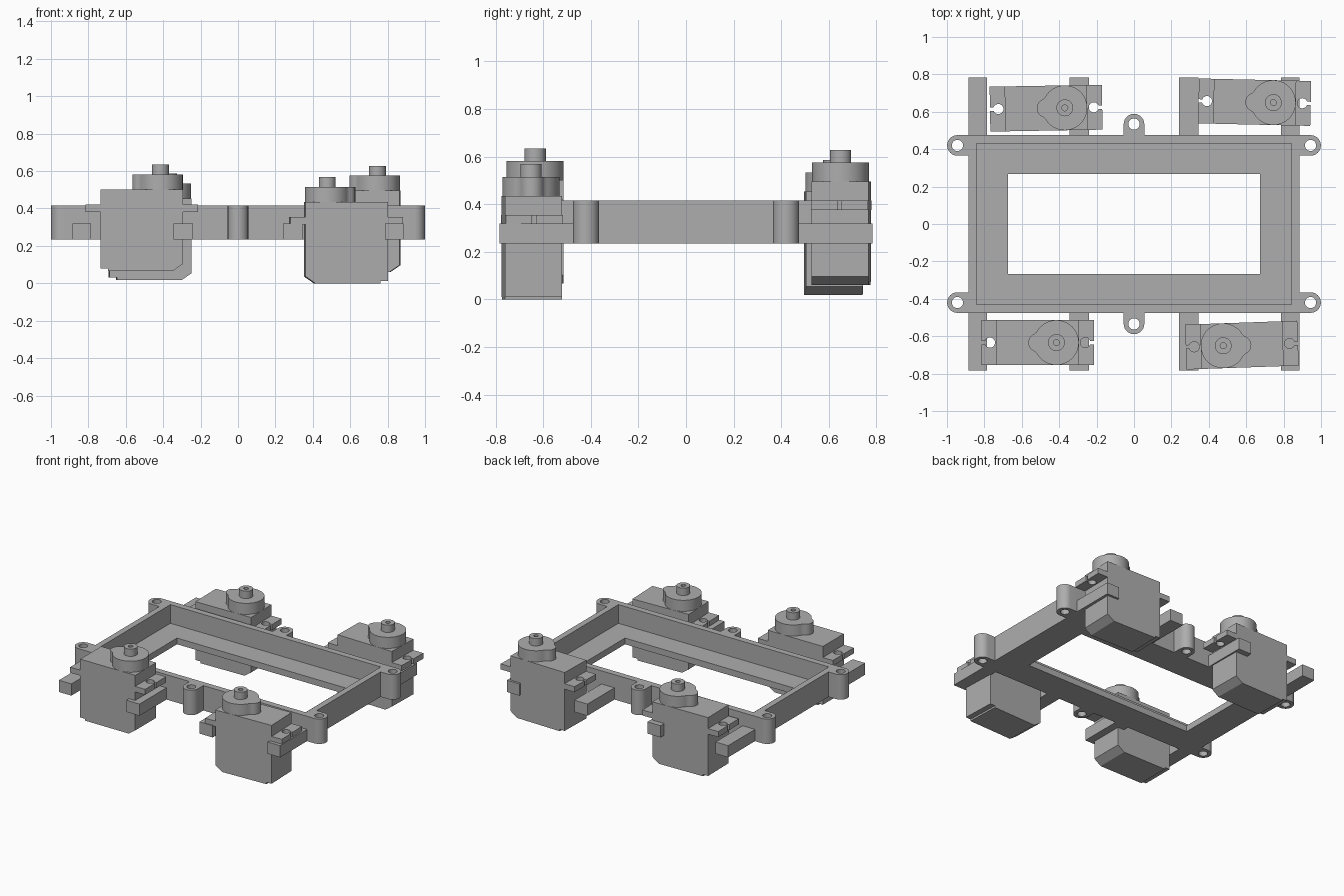
import bpy, bmesh, math
from mathutils import Matrix, Vector

cube = bpy.data.objects.get("Cube")
if cube:
    bpy.data.objects.remove(cube, do_unlink=True)

GREY = (0.42, 0.42, 0.42, 1)
grey = bpy.data.materials.new("plain grey")
grey.use_nodes = True
grey.diffuse_color = GREY
grey.node_tree.nodes["Principled BSDF"].inputs["Base Color"].default_value = GREY


def rect(x0, x1, y0, y1):
    return [(x0, y0), (x1, y0), (x1, y1), (x0, y1)]


def arc(cx, cy, r, a0=0, a1=360, n=40):
    full = a1 - a0 == 360
    steps = n if full else n + 1
    angles = [math.radians(a0 + (a1 - a0) * i / n) for i in range(steps)]
    return [(cx + r * math.cos(a), cy + r * math.sin(a)) for a in angles]


def slab(name, loops, z0, z1, matrix=Matrix()):
    """Extrude an outline with optional holes from z0 to z1."""
    curve = bpy.data.curves.new(name, 'CURVE')
    curve.dimensions = '2D'
    curve.fill_mode = 'BOTH'
    curve.extrude = (z1 - z0) / 2
    for loop in loops:
        spline = curve.splines.new('POLY')
        spline.points.add(len(loop) - 1)
        for point, (x, y) in zip(spline.points, loop):
            point.co = (x, y, 0, 1)
        spline.use_cyclic_u = True
    helper = bpy.data.objects.new(name + " outline", curve)
    bpy.context.collection.objects.link(helper)
    bpy.context.view_layer.update()
    graph = bpy.context.evaluated_depsgraph_get()
    mesh = bpy.data.meshes.new_from_object(helper.evaluated_get(graph))
    bpy.data.objects.remove(helper, do_unlink=True)
    mesh.transform(matrix @ Matrix.Translation((0, 0, (z0 + z1) / 2)))
    bm = bmesh.new()
    bm.from_mesh(mesh)
    bmesh.ops.remove_doubles(bm, verts=bm.verts, dist=1e-5)
    bmesh.ops.recalc_face_normals(bm, faces=bm.faces)
    bm.to_mesh(mesh)
    bm.free()
    mesh.materials.clear()
    mesh.materials.append(grey)
    obj = bpy.data.objects.new(name, mesh)
    bpy.context.collection.objects.link(obj)
    bpy.ops.object.select_all(action='DESELECT')
    obj.select_set(True)
    bpy.context.view_layer.objects.active = obj
    bpy.ops.object.shade_smooth_by_angle(angle=math.radians(30))
    return obj


# Tray: walls and a floor with a large opening
BASE, TOP = 0.235, 0.415
inner = rect(-0.842, 0.842, -0.43, 0.43)
slab("tray_wall", [rect(-0.885, 0.885, -0.475, 0.475), inner], BASE, TOP)
slab("tray_floor", [inner, rect(-0.675, 0.675, -0.267, 0.267)], BASE, 0.28)


# Screw lugs with through holes
def lug(name, x, y, degrees, stem):
    outline = arc(0, 0, 0.055, -90, 90, 20) + [(-stem, 0.055), (-stem, -0.055)]
    place = Matrix.Translation((x, y, 0)) @ Matrix.Rotation(math.radians(degrees), 4, 'Z')
    slab(name, [outline, arc(0, 0, 0.03)], BASE, TOP, place)


for sy, end in ((-1, "front"), (1, "back")):
    lug(end + "_middle_lug", 0, sy * 0.534, sy * 90, 0.059)
    for sx, side in ((-1, "right"), (1, "left")):
        lug(f"{end}_{side}_lug", sx * 0.944, sy * 0.42, 0 if sx > 0 else 180, 0.059)
        # Support arms carrying the motors
        for part, a, b in (("outer", 0.785, 0.885), ("inner", 0.24, 0.345)):
            xs = sorted((sx * a, sx * b))
            ys = sorted((sy * 0.475, sy * 0.783))
            slab(f"{end}_{side}_{part}_arm", [rect(*xs, *ys)], BASE, 0.32)


# Motor: local origin under the shaft, shaft end towards +x
def tab(sign, start, end):
    """Mounting ear with a keyhole slot opening at its outer end."""
    hx, r, s, w = end - 0.045, 0.027, 0.009, 0.12
    hole = arc(hx, 0, r, 20, 340, 28)
    pts = [(start, -w), (end, -w), (end, -s)] + hole[::-1] + [(end, s), (end, w), (start, w)]
    return [(sign * x, y) for x, y in pts]


def motor(name, x, y, z, degrees):
    place = Matrix.Translation((x, y, z)) @ Matrix.Rotation(math.radians(degrees), 4, 'Z')
    upright = place @ Matrix.Rotation(math.pi / 2, 4, 'X')
    side = [(-0.32, 0.013), (-0.28, 0.013), (-0.28, 0), (0.068, 0),
            (0.12, 0.036), (0.12, 0.435), (-0.32, 0.435)]
    slab(name + "_body", [side], -0.12, 0.12, upright)
    slab(name + "_shaft_end_ear", [tab(1, 0.12, 0.2)], 0.315, 0.355, place)
    slab(name + "_rear_ear", [tab(-1, 0.32, 0.4)], 0.315, 0.355, place)
    # Gear housing: large round boss with a smaller lobe
    boss = arc(0, 0, 0.12, -152, 152, 48) + arc(-0.1, 0, 0.05, 110, 250, 16)
    slab(name + "_gear_boss", [boss], 0.435, 0.515, place)
    slab(name + "_shaft", [arc(0, 0, 0.045), arc(0, 0, 0.016, n=20)], 0.515, 0.568, place)


motor("front_right_motor", -0.415, -0.634, 0.067, 0)
motor("front_left_motor", 0.477, -0.651, 0.0, 182)
motor("back_right_motor", -0.37, 0.621, 0.018, 1)
motor("back_left_motor", 0.745, 0.649, 0.06, -1.3)
